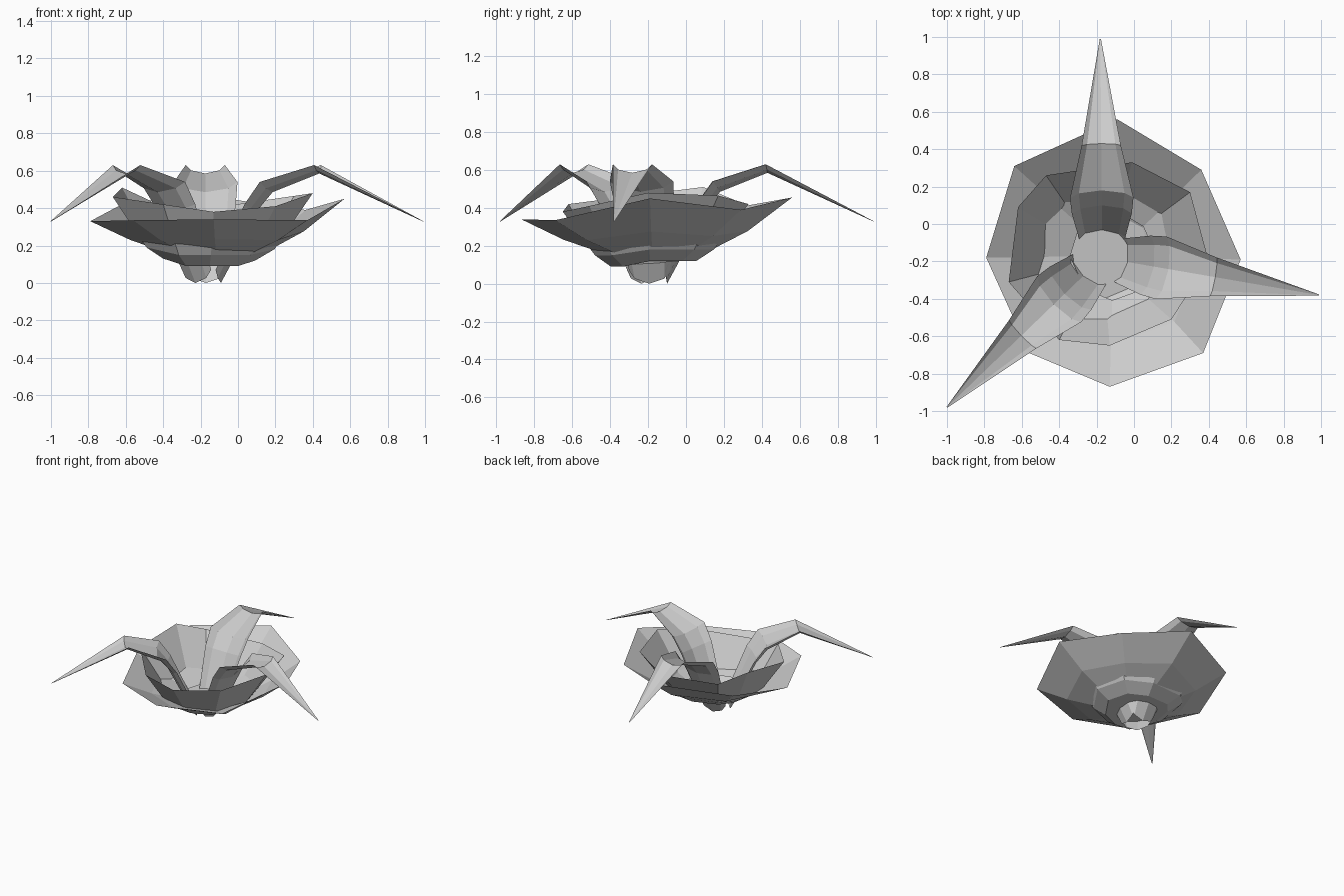
import bpy
from mathutils import Vector

if "Cube" in bpy.data.objects:
    bpy.data.objects.remove(bpy.data.objects["Cube"])

CENTRE = Vector((-0.17, -0.18, 0))


def make_object(name, verts, faces):
    mesh = bpy.data.meshes.new(name)
    mesh.from_pydata([tuple(v) for v in verts], [], faces)
    mesh.update()
    obj = bpy.data.objects.new(name, mesh)
    bpy.context.collection.objects.link(obj)
    return obj


def loft(name, rings, closed, cap=False):
    """Skin equal-length rows of points with flat quads."""
    n = len(rings[0])
    verts = [p for ring in rings for p in ring]
    faces = []
    for r in range(len(rings) - 1):
        for i in range(n if closed else n - 1):
            j = (i + 1) % n
            faces.append((r * n + i, r * n + j, (r + 1) * n + j, (r + 1) * n + i))
    if cap:
        faces.append(tuple(reversed(range(n))))
    return make_object(name, verts, faces)


def toward_centre(rim, centre, fraction, z_base, z_part):
    """Shrink a rim around a centre, flattening its height."""
    return [(centre.x + (x - centre.x) * fraction,
             centre.y + (y - centre.y) * fraction,
             z_base + (z - z_base) * z_part) for x, y, z in rim]


# Outer eight-sided bowl of petals
outer_rim = [(0.57, -0.19, 0.45), (0.36, 0.29, 0.39), (-0.09, 0.56, 0.455),
             (-0.64, 0.31, 0.41), (-0.79, -0.18, 0.33), (-0.56, -0.69, 0.335),
             (-0.13, -0.87, 0.34), (0.37, -0.69, 0.335)]
outer_centre = Vector((-0.11, -0.17, 0))
loft("outer_bowl", [toward_centre(outer_rim, outer_centre, 0.34, 0.15, 0),
                    toward_centre(outer_rim, outer_centre, 0.68, 0.16, 0.4),
                    outer_rim], True)

# Inner bowl, with an uneven rim and a floor passing through the outer bowl
inner_rim = [(0.40, -0.20, 0.48), (0.30, 0.17, 0.465), (-0.01, 0.33, 0.42),
             (-0.47, 0.26, 0.44), (-0.62, 0.09, 0.51), (-0.67, -0.31, 0.46),
             (-0.40, -0.62, 0.42), (-0.13, -0.65, 0.38), (0.20, -0.51, 0.41)]
floor_z = [0.12, 0.12, 0.12, 0.14, 0.14, 0.13, 0.09, 0.09, 0.09]
bottom = [(x, y, z) for (x, y, _), z in
          zip(toward_centre(inner_rim, CENTRE, 0.46, 0, 0), floor_z)]
middle = [(x, y, z + 0.06) for (x, y, _), z in
          zip(toward_centre(inner_rim, CENTRE, 0.64, 0, 0), floor_z)]
loft("inner_bowl", [bottom, middle, inner_rim], True, cap=True)

# Three long arching leaves: (edge r, edge z, half width, middle r, middle z)
STATIONS = [(0.07, 0.07, 0.11, 0.08, 0.00),
            (0.11, 0.15, 0.125, 0.14, 0.11),
            (0.235, 0.42, 0.16, 0.28, 0.39),
            (0.32, 0.54, 0.17, 0.36, 0.485),
            (0.60, 0.63, 0.105, 0.61, 0.585),
            (1.17, 0.33, 0.003, 1.17, 0.328)]


def leaf(name, tip):
    offset = Vector((tip[0], tip[1], 0)) - CENTRE
    out = offset.normalized()
    side = Vector((-out.y, out.x, 0))
    tip_scale = offset.length / 1.17
    rows = []
    for er, ez, w, mr, mz in STATIONS:
        s = tip_scale if er > 0.5 else 1
        row = []
        for t in (-1, -0.72, 0, 0.72, 1):
            k = min(1, (1 - abs(t)) / 0.28 * 0.62) if t else 1
            r = (er + (mr - er) * k) * s
            row.append(CENTRE + out * r + side * (w * t)
                       + Vector((0, 0, ez + (mz - ez) * k)))
        rows.append(row)
    return loft(name, rows, False)


leaf("leaf_back", (-0.18, 0.99))
leaf("leaf_right", (0.99, -0.38))
leaf("leaf_left", (-1.0, -0.98))
